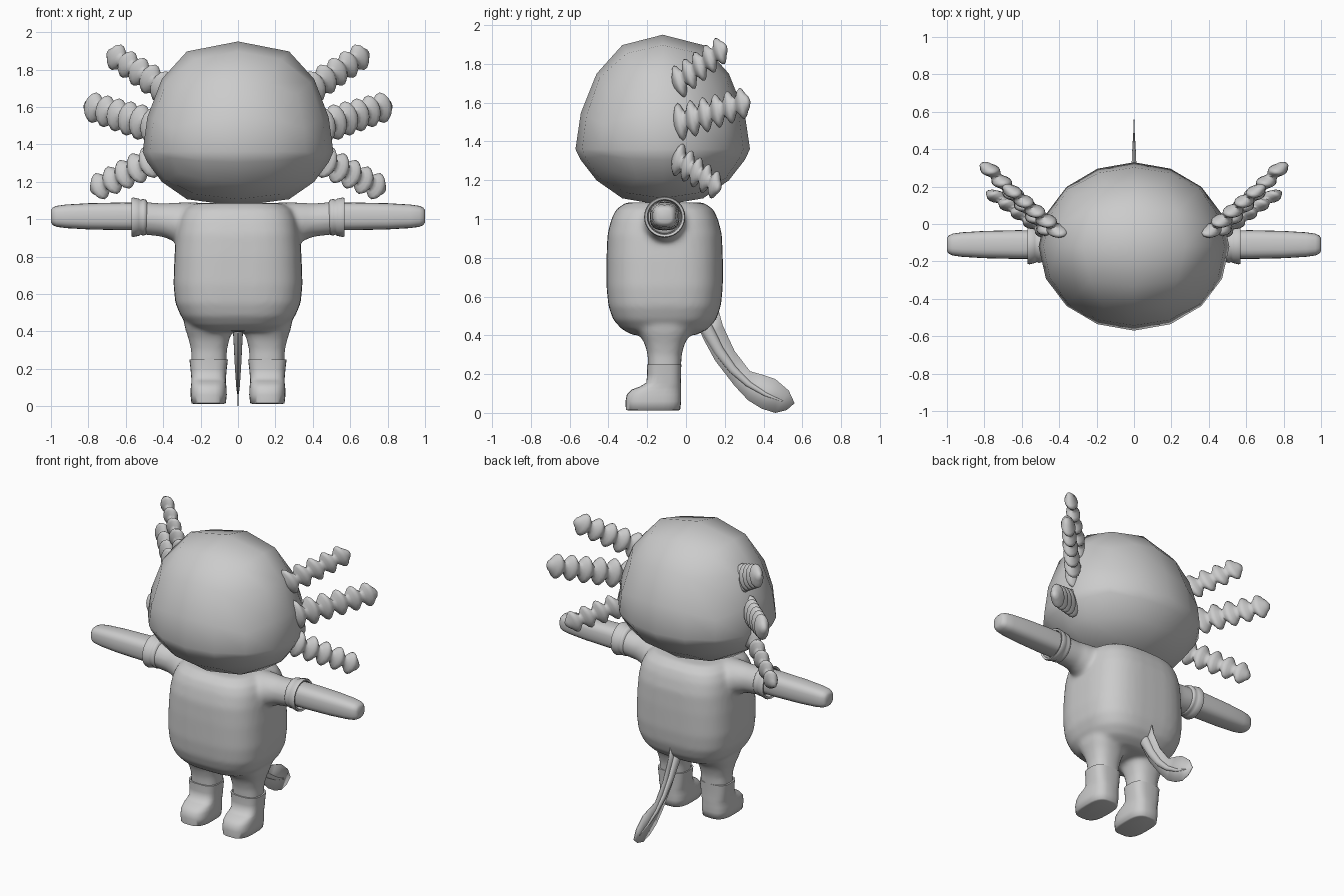
import bpy, bmesh
from math import sin, cos, pi, tan
from mathutils import Vector as V

if "Cube" in bpy.data.objects:
    bpy.data.objects.remove(bpy.data.objects["Cube"])

X, Y, Z = V((1, 0, 0)), V((0, 1, 0)), V((0, 0, 1))
CY = -0.11  # depth of the body centre

grey = bpy.data.materials.new("plain_grey")
grey.use_nodes = True
grey.diffuse_color = (0.6, 0.6, 0.6, 1)
grey.node_tree.nodes["Principled BSDF"].inputs["Base Color"].default_value = (0.6, 0.6, 0.6, 1)


def spow(c, p):
    return abs(c) ** p * (1 if c >= 0 else -1)


def loft(bm, rings, u, v, n=24, power=2.0, caps=True, shear=V()):
    """Skin superellipse rings given as (centre, half size on u, half size on v)."""
    loops = []
    for c, a, b in rings:
        loop = []
        for i in range(n):
            t = 2 * pi * i / n
            cu, cv = spow(cos(t), 2 / power), spow(sin(t), 2 / power)
            loop.append(bm.verts.new(V(c) + u * a * cu + v * b * cv + shear * cv * b))
        loops.append(loop)
    for lo, hi in zip(loops, loops[1:]):
        for i in range(n):
            j = (i + 1) % n
            bm.faces.new((lo[i], lo[j], hi[j], hi[i]))
    if caps:
        bm.faces.new(loops[0])
        bm.faces.new(loops[-1])


def finish(name, bm, mirror=False, angle=60):
    bmesh.ops.recalc_face_normals(bm, faces=bm.faces)
    me = bpy.data.meshes.new(name)
    bm.to_mesh(me)
    bm.free()
    ob = bpy.data.objects.new(name, me)
    bpy.context.collection.objects.link(ob)
    me.materials.append(grey)
    bpy.ops.object.select_all(action='DESELECT')
    ob.select_set(True)
    bpy.context.view_layer.objects.active = ob
    bpy.ops.object.shade_smooth_by_angle(angle=angle * pi / 180)
    if mirror:
        m = ob.modifiers.new("mirror", 'MIRROR')
        m.use_mirror_merge = False
    return ob


# Head: coarse ball made from a divided cube, flattened below
bm = bmesh.new()
bmesh.ops.create_cube(bm, size=2)
bmesh.ops.subdivide_edges(bm, edges=bm.edges, cuts=3, use_grid_fill=True)
for vert in bm.verts:
    d = V([tan(c * pi / 4) for c in vert.co]).normalized()
    r = max(d.xy.length, 1e-6)
    up, down = (0.59, 1.2), (-0.29, 1.7)
    h, q = up if d.z > 0 else down
    vert.co = (0.51 * d.x * r ** -0.35, CY - 0.01 + 0.45 * d.y * r ** -0.2,
               1.36 + h * abs(d.z) ** q)
finish("head", bm)

# Body: torso, sleeves and legs fused into one soft skin
bm = bmesh.new()
torso = [(.40, .20, .16), (.43, .26, .22), (.48, .305, .265), (.55, .335, .29),
         (.65, .345, .30), (.80, .34, .30), (.92, .33, .295), (1.0, .315, .275),
         (1.05, .29, .25), (1.085, .24, .20)]
sleeve = [(.20, .975, .115), (.32, .98, .11), (.40, .995, .09), (.54, 1.008, .088)]
leg = [(.20, .094, .084), (.30, .096, .088), (.36, .11, .105), (.42, .13, .14), (.5, .14, .18)]
loft(bm, [((0, CY, z), a, b) for z, a, b in torso], X, Y, 40, 3)
for s in (-1, 1):
    loft(bm, [((s * x, CY, z), r, r) for x, z, r in sleeve], Y, Z)
    loft(bm, [((s * .155, CY, z), a, b) for z, a, b in leg], X, Y, power=2.5)
body = finish("body", bm)
remesh = body.modifiers.new("fuse", 'REMESH')
remesh.mode = 'VOXEL'
remesh.voxel_size = 0.014
remesh.use_smooth_shade = True
smooth = body.modifiers.new("soften", 'SMOOTH')
smooth.factor, smooth.iterations = 0.5, 10

# Sleeve cuffs: hollow rolled rings
bm = bmesh.new()
cuff = [(.485, .08), (.492, .094), (.508, .098), (.52, .093), (.53, .099), (.56, .106),
        (.57, .102), (.566, .09), (.52, .084)]
loft(bm, [((x, CY, 1.01), r, r) for x, r in cuff], Y, Z, 32, caps=False)
finish("sleeve_cuffs", bm, True)

# Arms: tapering mitten shapes
bm = bmesh.new()
arm = [(.50, .072), (.62, .074), (.80, .07), (.92, .063), (.97, .056), (.99, .047), (1.0, .034)]
loft(bm, [((x, CY, 1.015), r * 1.04, r) for x, r in arm], Y, Z, 24, 2.8)
finish("arms", bm, True)

# Boots: shaft and rounded toe, rows of height, front, back, half width
bm = bmesh.new()
boot = [(.012, -.295, -.04, .08), (.016, -.31, -.03, .092), (.06, -.312, -.025, .097),
        (.095, -.305, -.025, .096), (.12, -.28, -.025, .093), (.135, -.24, -.025, .092),
        (.155, -.205, -.026, .093), (.20, -.20, -.026, .097), (.25, -.202, -.024, .103),
        (.25, -.192, -.034, .092), (.23, -.19, -.036, .09)]
loft(bm, [((.157, (f + b) / 2, z), w, (b - f) / 2) for z, f, b, w in boot], X, Y, 28, 3)
finish("boots", bm, True, 70)


# Gills: feathery stalks whose width swells at each lobe
def gill(name, base, tip, lobes, size):
    base, tip = V(base), V(tip)
    axis = (tip - base).normalized()
    side = axis.cross(Z).normalized()
    up = side.cross(axis)
    rings, steps = [], 6
    for i in range(lobes * steps + 1):
        t = i / (lobes * steps)
        swell = (0.5 - 0.5 * cos(2 * pi * i / steps)) ** 0.8
        taper = size * (1 - 0.2 * t)
        rings.append((base.lerp(tip, t), taper * (0.42 + 0.58 * swell),
                      taper * (0.30 + 0.22 * swell)))
    rings.append((tip + axis * 0.012, 0.012, 0.01))
    bm = bmesh.new()
    loft(bm, rings, up, side, 14, shear=axis * 0.5)
    finish(name, bm, True, 80)


gill("upper_gills", (.38, -.06, 1.69), (.68, .20, 1.885), 5, .092)
gill("middle_gills", (.43, -.06, 1.49), (.80, .32, 1.605), 6, .102)
gill("lower_gills", (.44, -.06, 1.32), (.77, .17, 1.16), 5, .092)

# Tail: tapering core
bm = bmesh.new()
core = [(.07, .50, .04), (.12, .41, .034), (.17, .32, .028), (.24, .225, .022),
        (.32, .15, .016), (.41, .095, .011), (.50, .06, .004)]
across = V((0, .75, .66))
loft(bm, [((0, y, z), r * .8, r) for y, z, r in core], X, across, 14)
finish("tail_core", bm)

# Tail fin: thin leaf around the core
bm = bmesh.new()
top = [(.16, .56), (.19, .45), (.25, .32), (.33, .215), (.40, .195), (.46, .175), (.53, .115),
       (.56, .05)]
bottom = [(.06, .45), (.09, .38), (.15, .27), (.25, .14), (.32, .065), (.39, .022), (.46, 0),
          (.52, .015)]
rows = [[bm.verts.new((0, y, z)) for y, z in edge] for edge in (top, bottom)]
for i in range(len(top) - 1):
    bm.faces.new((rows[0][i], rows[0][i + 1], rows[1][i + 1], rows[1][i]))
fin = finish("tail_fin", bm)
solid = fin.modifiers.new("thickness", 'SOLIDIFY')
solid.thickness, solid.offset = 0.005, 0
